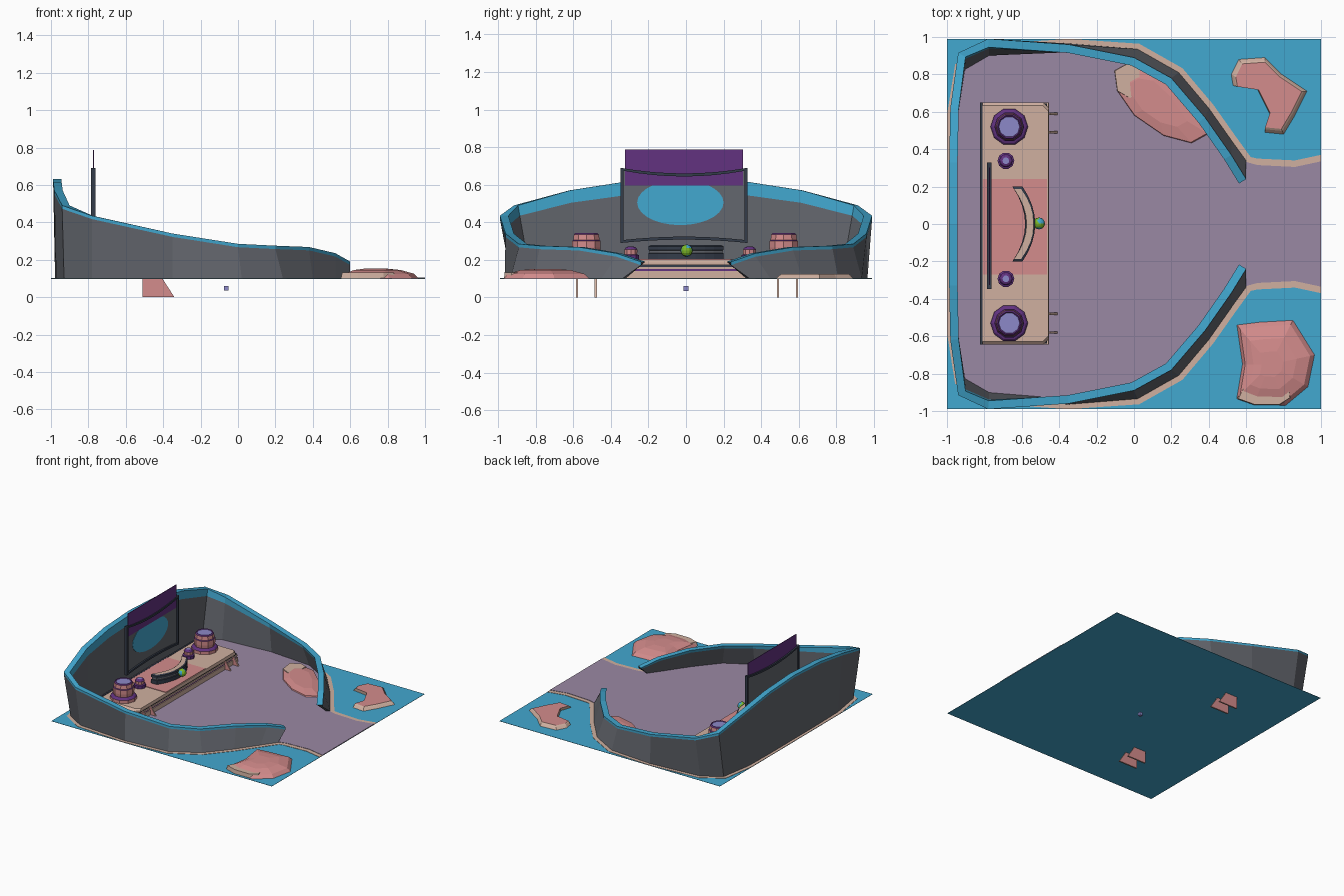
import bpy, bmesh, math, random
from mathutils import Vector

if "Cube" in bpy.data.objects:
    bpy.data.objects.remove(bpy.data.objects["Cube"])

random.seed(3)


def mat(name, r, g, b):
    m = bpy.data.materials.new(name)
    lin = [((c / 255 + 0.055) / 1.055) ** 2.4 for c in (r, g, b)]
    m.diffuse_color = (*lin, 1)
    m.use_nodes = True
    m.node_tree.nodes["Principled BSDF"].inputs["Base Color"].default_value = m.diffuse_color
    return m


BLUE = mat("water blue", 66, 168, 208)
FLOOR = mat("floor mauve", 154, 136, 164)
SAND = mat("sand", 208, 176, 160)
PINK = mat("coral pink", 212, 140, 140)
GREY = mat("wall grey", 100, 103, 110)
SLATE = mat("dark slate", 52, 60, 74)
PURPLE = mat("deep purple", 98, 50, 128)
LENS = mat("lens lavender", 140, 136, 200)
GREEN = mat("globe green", 125, 185, 40)


def make(name, verts, faces, mats):
    """Mesh with one material per face."""
    me = bpy.data.meshes.new(name)
    me.from_pydata([tuple(v) for v in verts], [], faces)
    used = list(dict.fromkeys(mats))
    for m in used:
        me.materials.append(m)
    for p, m in zip(me.polygons, mats):
        p.material_index = used.index(m)
    bm = bmesh.new()
    bm.from_mesh(me)
    bmesh.ops.recalc_face_normals(bm, faces=bm.faces)
    bm.to_mesh(me)
    bm.free()
    ob = bpy.data.objects.new(name, me)
    bpy.context.collection.objects.link(ob)
    return ob


def loft(name, rings, mats, first=None, last=None, closed=True):
    """Bridge rings of equal size; mats holds one material per band."""
    n = len(rings[0])
    verts = [v for r in rings for v in r]
    faces, fm = [], []
    for k in range(len(rings) - 1):
        for i in range(n if closed else n - 1):
            j = (i + 1) % n
            faces.append((k * n + i, k * n + j, (k + 1) * n + j, (k + 1) * n + i))
            fm.append(mats[k])
    if first:
        faces.append(tuple(range(n))[::-1])
        fm.append(first)
    if last:
        faces.append(tuple(range((len(rings) - 1) * n, len(rings) * n)))
        fm.append(last)
    return make(name, verts, faces, fm)


def stack(name, pts, levels, mats, top):
    """Outline repeated at (scale, z) levels around its centre."""
    cx = sum(p[0] for p in pts) / len(pts)
    cy = sum(p[1] for p in pts) / len(pts)
    rings = [[(cx + (x - cx) * s, cy + (y - cy) * s, z) for x, y in pts] for s, z in levels]
    return loft(name, rings, mats, mats[0], top)


def box(name, x0, x1, y0, y1, z0, z1, m, top=None):
    return stack(name, [(x0, y0), (x1, y0), (x1, y1), (x0, y1)], [(1, z0), (1, z1)], [m], top or m)


def lathe(name, x, y, profile, mats, top, n=10):
    rings = [[(x + r * math.cos(2 * math.pi * i / n), y + r * math.sin(2 * math.pi * i / n), z)
              for i in range(n)] for r, z in profile]
    return loft(name, rings, mats, mats[0], top)


# wall stations for one half: top x, y, z and base x, y
half = [(.60, .24, .19, .60, .34), (.52, .37, .235, .52, .45), (.38, .57, .268, .40, .62),
        (.20, .78, .275, .24, .81), (.0, .89, .285, .02, .935), (-.35, .96, .34, -.35, .965),
        (-.78, .99, .435, -.78, .93), (-.94, .915, .49, -.93, .84), (-.982, .62, .57, -.972, .58),
        (-.988, .33, .615, -.978, .33)]
stations = half + [(-.988, 0, .632, -.978, 0)] + [(a, -b, c, d, -e) for a, b, c, d, e in half[::-1]]
tops = [Vector((s[0], s[1], s[2])) for s in stations]
bases = [Vector((s[3], s[4], .1)) for s in stations]


def inward(path, d):
    out = []
    for i, p in enumerate(path):
        t = path[min(i + 1, len(path) - 1)] - path[max(i - 1, 0)]
        t.z = 0
        t.normalize()
        out.append(p + Vector((-t.y, t.x, 0)) * d)
    return out


# ground sheets: water, sand border, mauve floor
box("water_ground", -1, 1, -.99, .99, .098, .1, BLUE)


def floor(name, d, path_y, z, m):
    edge = [Vector((max(-1, min(1, p.x)), max(-.99, min(.99, p.y)), 0)) for p in inward(bases, d)]
    pts = [(p.x, p.y) for p in edge]
    pts = [(1, path_y + .02), (.86, path_y - .01), (.66, path_y)] + pts
    pts += [(.66, -path_y), (.86, -path_y + .01), (1, -path_y - .02)]
    stack(name, pts, [(1, .1), (1, z)], [m], m)


floor("sand_border", -.03, .35, .1025, SAND)
floor("arena_floor", .01, .315, .105, FLOOR)

# curved wall with blue rim
down = Vector((0, 0, -.018))
top_in, base_in = inward(tops, .045), inward(bases, .03)
rim_in = [a.lerp(b, .14) for a, b in zip(top_in, base_in)]
rim_out = [a + down for a in tops]
loft("arena_wall", [bases, rim_out, tops, top_in, rim_in, base_in],
     [GREY, BLUE, BLUE, BLUE, GREY], closed=False)
for k, nm in ((0, "left"), (-1, "right")):
    make("wall_end_" + nm, [r[k] for r in (bases, rim_out, tops, top_in, rim_in, base_in)],
         [(0, 1, 2, 3, 4, 5)], [GREY])

# stage
box("stage_base", -.815, -.455, -.645, .65, .1, .142, SAND)
box("stage_band_low", -.81, -.462, -.64, .645, .142, .152, PURPLE)
box("stage_middle", -.815, -.458, -.645, .65, .152, .162, SAND)
box("stage_band_high", -.81, -.465, -.64, .645, .162, .174, SLATE)
c = .03
stack("stage_top", [(-.82, -.645), (-.455 - c, -.645), (-.455, -.645 + c), (-.455, .65 - c),
                    (-.455 - c, .65), (-.82, .65)],
      [(1, .174), (1, .185), (.975, .2)], [SAND, SAND], SAND)
box("stage_back_strip", -.824, -.81, -.645, .65, .1, .203, SLATE)
box("stage_center_panel", -.808, -.465, -.27, .24, .2, .204, PINK)

# thin sloped feet
for y in (-.58, -.48, .49, .59):
    sec = [(-.51, 0), (-.34, 0), (-.45, .17), (-.51, .17)]
    loft("stage_foot", [[(x, y + d, z) for x, z in sec] for d in (-.006, .006)], [SAND], PINK, PINK)

# large drums and small knobs on the stage
for y in (-.53, .52):
    lathe("drum", -.667, y,
          [(.1, .2), (.1, .225), (.09, .235), (.076, .24), (.08, .265), (.08, .3), (.074, .305),
           (.07, .335), (.062, .343), (.056, .338)],
          [PINK, PURPLE, PURPLE, PINK, PINK, PURPLE, PINK, PURPLE, PURPLE], LENS)
for y in (-.293, .338):
    lathe("knob", -.685, y,
          [(.045, .2), (.045, .225), (.035, .23), (.036, .255), (.028, .266), (.018, .27)],
          [PURPLE, PURPLE, PINK, PURPLE, PURPLE], LENS)

# curved bench in the middle
ts = [-1 + i / 4 for i in range(9)]


def arc(w, ymax):
    front = [(-.555 - .068 * t * t + w, t * ymax) for t in ts]
    return front + [(x - 2 * w, y) for x, y in front[::-1]]


loft("bench", [[(x, y, z) for x, y in arc(w, h)] for w, h, z in
               ((.026, .2, .2), (.026, .2, .235), (.02, .195, .238), (.02, .195, .25),
                (.027, .2, .253), (.027, .2, .272), (.019, .188, .278))],
     [SLATE, SLATE, GREY, SLATE, SLATE, SLATE], SLATE, SAND)

# small globe
bpy.ops.mesh.primitive_uv_sphere_add(segments=12, ring_count=8, radius=.032, location=(-.508, .003, .25))
globe = bpy.context.object
globe.name = "globe"
for m in (GREEN, BLUE):
    globe.data.materials.append(m)
for p in globe.data.polygons:
    v = p.center * 100
    p.material_index = 1 if math.sin(v.x * 1.3 + 1) + math.sin(v.y * 1.5) + math.sin(v.z * 1.2) > .6 else 0

# big screen: frame, face, oval picture, upper banner
def outline(hw, inset):
    up = [(-.01 + hw * t, .66 + .03 * t * t - inset) for t in ts]
    lo = [(-.01 + hw * t, .308 - .018 * t * t + inset) for t in ts[::-1]]
    return up + lo


outer, inner = outline(.338, 0), outline(.322, .016)
xa, xb = -.787, -.763
loft("screen_frame", [[(x, y, z) for y, z in o] for x, o in
                      ((xa, outer), (xb, outer), (xb, inner), (xa, inner), (xa, outer))], [SLATE] * 4)
loft("screen_face", [[(x, y, z) for y, z in inner] for x in (-.78, -.776)], [GREY], GREY, GREY)
oval = [(-.03 + .23 * math.cos(a), .505 + .12 * math.sin(a))
        for a in [2 * math.pi * i / 28 for i in range(28)]]
loft("screen_oval", [[(x, y, z) for y, z in oval] for x in (-.777, -.774)], [BLUE], BLUE, BLUE)
box("screen_banner", -.775, -.771, -.325, .303, .597, .786, PURPLE)

# coral mounds
mound_a = [(.52, .80), (.56, .88), (.70, .89), (.79, .80), (.925, .71), (.86, .58), (.80, .48),
           (.70, .49), (.73, .58), (.66, .72), (.53, .74)]
stack("mound_back", mound_a, [(1, .1), (.92, .118), (.87, .125)], [SAND, SAND], PINK)
mound_b = [(.55, -.54), (.67, -.525), (.85, -.515), (.965, -.70), (.93, -.87), (.81, -.97),
           (.64, -.965), (.55, -.93), (.58, -.75)]
stack("mound_front", mound_b, [(1, .1), (.9, .125), (.6, .145), (.3, .152)], [PINK] * 3, PINK)
stack("mound_front_sand", [(.59, -.86), (.68, -.845), (.83, -.85), (.84, -.93), (.78, -.968),
                           (.64, -.967), (.55, -.935)], [(1, .1), (.95, .132)], [SAND], SAND)
mound_c = [(-.10, .82), (-.03, .86), (.10, .84), (.25, .70), (.40, .48), (.31, .43), (.16, .47),
           (.0, .58), (-.09, .71)]
stack("mound_inside", mound_c, [(1, .1), (.97, .113), (.6, .125)], [PINK] * 2, PINK)
stack("mound_inside_sand", [(-.105, .82), (-.03, .862), (.03, .84), (.03, .73), (-.02, .67), (-.09, .71)],
      [(1, .1), (.97, .124)], [SAND], SAND)

# little cube hanging under the floor
box("under_cube", -.075, -.05, -.012, .012, .035, .06, LENS)
